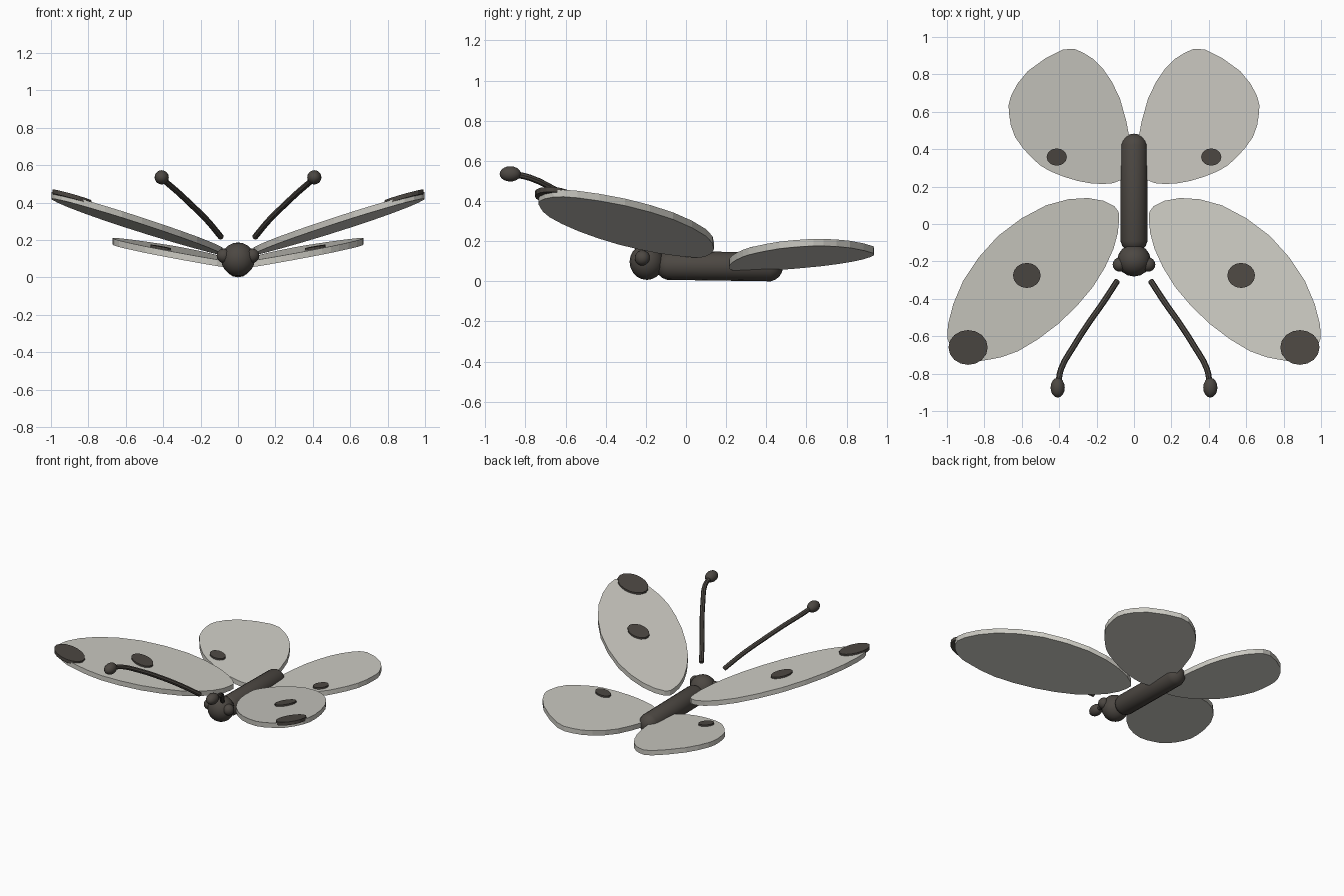
import bpy, bmesh, math
from mathutils import Vector, Matrix

if "Cube" in bpy.data.objects:
    bpy.data.objects.remove(bpy.data.objects["Cube"])


def material(name, rgb):
    m = bpy.data.materials.new(name)
    m.diffuse_color = (*rgb, 1)
    m.use_nodes = True
    m.node_tree.nodes["Principled BSDF"].inputs["Base Color"].default_value = m.diffuse_color
    return m


DARK = material("dark brown", (0.073, 0.064, 0.055))
PALE = material("pale grey", (0.60, 0.59, 0.54))


def finish(bm, name, mat, smooth=True):
    bmesh.ops.recalc_face_normals(bm, faces=bm.faces)
    me = bpy.data.meshes.new(name)
    bm.to_mesh(me)
    bm.free()
    me.materials.append(mat)
    ob = bpy.data.objects.new(name, me)
    bpy.context.collection.objects.link(ob)
    if smooth:
        bpy.ops.object.select_all(action='DESELECT')
        ob.select_set(True)
        bpy.context.view_layer.objects.active = ob
        bpy.ops.object.shade_smooth_by_angle(angle=math.radians(35))
    return ob


def ball(name, centre, radii):
    bm = bmesh.new()
    bmesh.ops.create_uvsphere(bm, u_segments=16, v_segments=10, radius=1)
    bm.transform(Matrix.Translation(centre) @ Matrix.Diagonal((*radii, 1)))
    return finish(bm, name, DARK)


def catmull(pts, steps):
    """Closed smooth outline through the given points."""
    out, n = [], len(pts)
    for i in range(n):
        a, b, c, d = (Vector(pts[(i + k) % n]) for k in (-1, 0, 1, 2))
        for s in range(steps):
            t = s / steps
            out.append(0.5 * (2 * b + (c - a) * t + (2 * a - 5 * b + 4 * c - d) * t * t
                              + (3 * b - a - 3 * c + d) * t ** 3))
    return out


def plate(name, outline, plane, low, high, side, mat):
    """Flat slab on the tilted plane z = a + b*x + c*y, mirrored by side."""
    a, b, c = plane
    bm = bmesh.new()
    rings = []
    for h in (low, high):
        rings.append([bm.verts.new((side * x, y, a + b * x + c * y + h)) for x, y in outline])
    bm.faces.new(rings[0])
    bm.faces.new(rings[1])
    n = len(outline)
    for i in range(n):
        j = (i + 1) % n
        bm.faces.new((rings[0][i], rings[0][j], rings[1][j], rings[1][i]))
    return finish(bm, name, mat, smooth=False)


def ellipse(cx, cy, rx, ry, n=16):
    return [(cx + rx * math.cos(2 * math.pi * i / n), cy + ry * math.sin(2 * math.pi * i / n))
            for i in range(n)]


# Body: a capsule made by stretching a sphere along y
bm = bmesh.new()
bmesh.ops.create_uvsphere(bm, u_segments=16, v_segments=9, radius=0.073)
for v in bm.verts:
    if v.co.z > 0:
        v.co.z += 0.49
bm.transform(Matrix.Translation((0, -0.08, 0.079)) @ Matrix.Rotation(math.radians(-90.8), 4, 'X'))
finish(bm, "body", DARK)

# Head
ball("head", (0, -0.195, 0.097), (0.09, 0.086, 0.09))

# Wing outlines (right side) and their tilted planes
front_outline = catmull([(0.08, 0.02), (0.105, 0.095), (0.246, 0.139), (0.47, 0.10), (0.727, -0.064),
                         (0.914, -0.305), (0.995, -0.54), (0.98, -0.66), (0.89, -0.73),
                         (0.786, -0.727), (0.62, -0.68), (0.406, -0.535), (0.22, -0.337),
                         (0.11, -0.134)], 2)
hind_outline = catmull([(0.02, 0.44), (0.075, 0.67), (0.166, 0.83), (0.27, 0.915), (0.38, 0.933),
                        (0.567, 0.818), (0.658, 0.684), (0.668, 0.588), (0.636, 0.465),
                        (0.54, 0.348), (0.45, 0.283), (0.30, 0.23), (0.166, 0.214),
                        (0.07, 0.235), (0.02, 0.32)], 2)
FRONT = (0.099, 0.282, -0.067)
HIND = (0.031, 0.173, 0.046)
THICK = 0.035

antenna_path = [(0.09, -0.305, 0.215), (0.165, -0.42, 0.305), (0.246, -0.535, 0.385),
                (0.326, -0.66, 0.46), (0.39, -0.775, 0.515), (0.406, -0.86, 0.535)]

for side, tag in ((1, "right"), (-1, "left")):
    # Wings
    plate("front_wing_" + tag, front_outline, FRONT, 0, THICK, side, PALE)
    plate("hind_wing_" + tag, hind_outline, HIND, 0, THICK, side, PALE)

    # Wing spots
    for name, plane, spot in (("front_spot_", FRONT, (0.573, -0.275, 0.074, 0.067)),
                              ("tip_spot_", FRONT, (0.887, -0.66, 0.105, 0.093)),
                              ("hind_spot_", HIND, (0.413, 0.358, 0.054, 0.046))):
        plate(name + tag, ellipse(*spot), plane, THICK - 0.012, THICK + 0.012, side, DARK)

    # Eyes
    ball("eye_" + tag, (side * 0.076, -0.217, 0.116), (0.038, 0.038, 0.038))

    # Antenna stalk: a bevelled curve turned into a mesh
    cu = bpy.data.curves.new("stalk_curve", 'CURVE')
    cu.dimensions = '3D'
    cu.bevel_depth = 0.016
    cu.bevel_resolution = 2
    cu.resolution_u = 3
    cu.use_fill_caps = True
    sp = cu.splines.new('BEZIER')
    sp.bezier_points.add(len(antenna_path) - 1)
    for p, (x, y, z) in zip(sp.bezier_points, antenna_path):
        p.co = (side * x, y, z)
        p.handle_left_type = p.handle_right_type = 'AUTO'
    tmp = bpy.data.objects.new("stalk_helper", cu)
    bpy.context.collection.objects.link(tmp)
    bpy.context.view_layer.update()
    bm = bmesh.new()
    bm.from_mesh(tmp.to_mesh())
    tmp.to_mesh_clear()
    bpy.data.objects.remove(tmp)
    finish(bm, "antenna_" + tag, DARK)

    # Antenna tip
    ball("antenna_tip_" + tag, (side * 0.408, -0.875, 0.535), (0.038, 0.053, 0.038))
